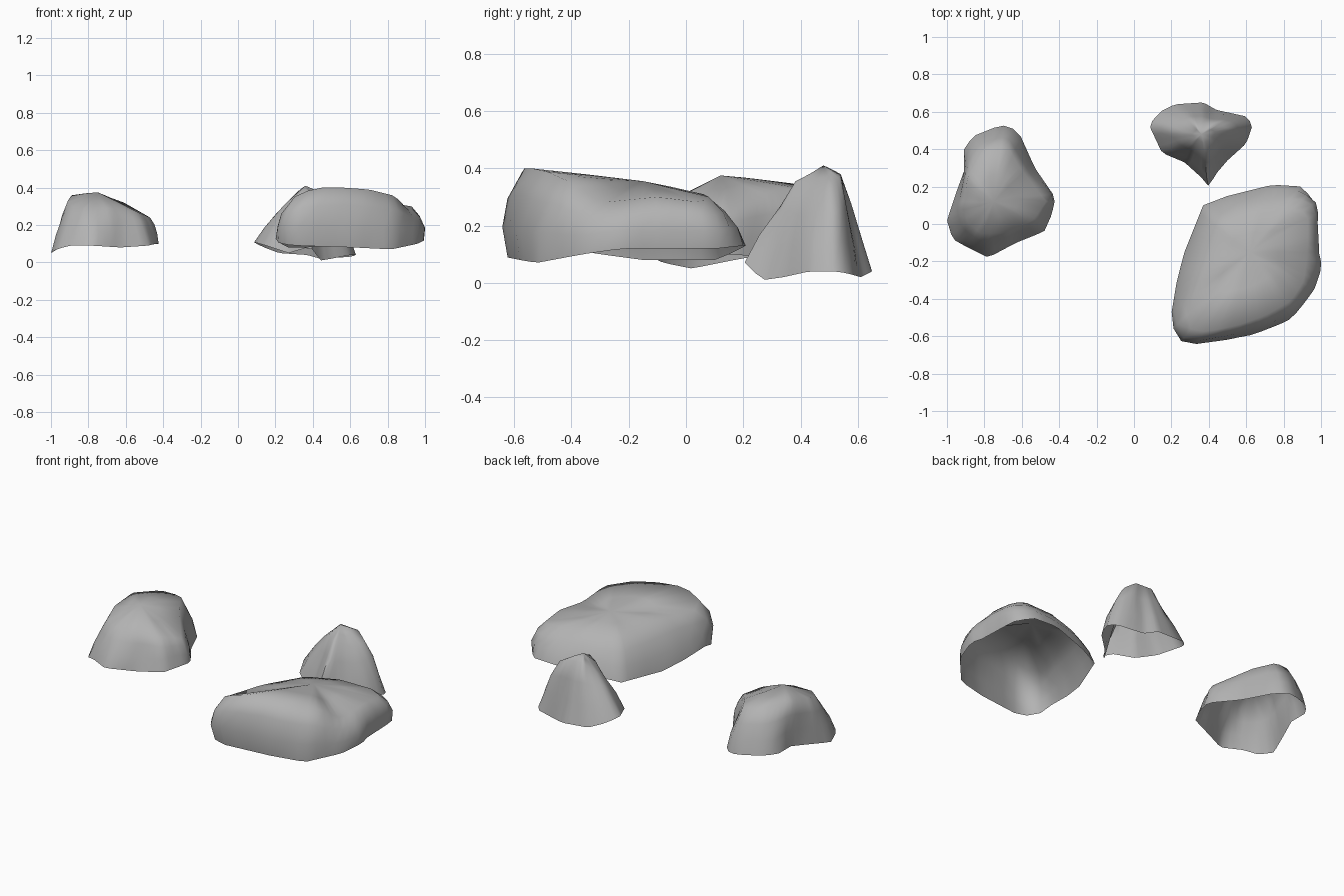
import bpy, bmesh, math
from mathutils import Vector, noise

cube = bpy.data.objects.get("Cube")
if cube:
    bpy.data.objects.remove(cube, do_unlink=True)

STEPS = 48

stone = bpy.data.materials.new("grey_stone")
stone.use_nodes = True
grey = (0.45, 0.45, 0.45, 1)
stone.diffuse_color = grey
stone.node_tree.nodes["Principled BSDF"].inputs["Base Color"].default_value = grey


def resample(points, centre):
    """Read a closed outline at even angles around a centre."""
    points = [Vector(p) for p in points]
    ring = []
    for step in range(STEPS):
        angle = step * math.tau / STEPS
        ray = Vector((math.cos(angle), math.sin(angle)))
        best = None
        for start, end in zip(points, points[1:] + points[:1]):
            offset = start.xy - centre.xy
            along = end.xy - start.xy
            cross = ray.x * along.y - ray.y * along.x
            if abs(cross) < 1e-9:
                continue
            t = (offset.x * ray.y - offset.y * ray.x) / cross
            reach = (offset.x * along.y - offset.y * along.x) / cross
            if -1e-6 <= t <= 1.000001 and reach > 0:
                if best is None or reach > best[0]:
                    best = (reach, start.lerp(end, t))
        ring.append(best[1])
    return ring


def rock(name, rim, shoulder, peak, bulge, roughness):
    """Open-bottomed stone shell: rim, bulging wall, shoulder and crown."""
    peak = Vector(peak)
    rim, shoulder = resample(rim, peak), resample(shoulder, peak)

    def wall(t, swell):
        ring = []
        for low, high in zip(rim, shoulder):
            point = low.lerp(high, t)
            point.xy = peak.xy + (point.xy - peak.xy) * swell
            point += noise.noise_vector(point * 7) * roughness
            ring.append(point)
        return ring

    crown = [p.lerp(peak, 0.5) + noise.noise_vector(p * 7) * roughness / 2
             for p in shoulder]
    rings = [rim, wall(0.35, bulge), wall(0.7, bulge), shoulder, crown]

    bm = bmesh.new()
    loops = [[bm.verts.new(p) for p in ring] for ring in rings]
    for lower, upper in zip(loops, loops[1:]):
        for i in range(STEPS):
            j = (i + 1) % STEPS
            bm.faces.new((lower[i], lower[j], upper[j], upper[i]))
    tip = bm.verts.new(peak)
    for i in range(STEPS):
        bm.faces.new((loops[-1][i], loops[-1][(i + 1) % STEPS], tip))
    mesh = bpy.data.meshes.new(name)
    bm.to_mesh(mesh)
    bm.free()
    mesh.materials.append(stone)
    obj = bpy.data.objects.new(name, mesh)
    bpy.context.collection.objects.link(obj)
    bpy.ops.object.select_all(action="DESELECT")
    obj.select_set(True)
    bpy.context.view_layer.objects.active = obj
    bpy.ops.object.shade_smooth_by_angle(angle=math.radians(80))


# Broad slab-like boulder, sloping away at its back left
rock("large_boulder",
     rim=[(.2, -.48, .13), (.23, -.3, .1), (.27, -.15, .08), (.37, .1, .08),
          (.5, .15, .1), (.74, .21, .13), (.9, .2, .13), (.97, .11, .12),
          (.98, -.15, .12), (1, -.22, .12), (.96, -.36, .1), (.82, -.52, .07),
          (.62, -.58, .08), (.3, -.63, .09), (.22, -.57, .1)],
     shoulder=[(.28, -.48, .32), (.36, -.28, .33), (.46, 0, .3), (.65, .06, .31),
               (.86, .08, .3), (.93, .06, .28), (.93, -.1, .3), (.91, -.3, .28),
               (.84, -.41, .355), (.7, -.49, .39), (.56, -.54, .4),
               (.42, -.57, .4), (.31, -.58, .36)],
     peak=(.62, -.15, .355), bulge=1.08, roughness=.01)

# Rounded dome boulder
rock("dome_boulder",
     rim=[(-1, .02, .05), (-.95, .17, .08), (-.91, .28, .1), (-.91, .4, .1),
          (-.86, .47, .1), (-.71, .53, .09), (-.62, .5, .08), (-.53, .3, .09),
          (-.42, .14, .1), (-.44, .05, .1), (-.48, -.04, .09), (-.63, -.1, .08),
          (-.78, -.18, .09), (-.9, -.12, .09), (-.97, -.08, .07)],
     shoulder=[(-.91, .1, .33), (-.89, .25, .36), (-.8, .39, .345),
               (-.68, .42, .33), (-.61, .3, .32), (-.47, .12, .24),
               (-.54, .02, .27), (-.69, -.05, .29), (-.82, -.05, .29),
               (-.89, .01, .3)],
     peak=(-.75, .12, .375), bulge=1.04, roughness=.012)

# Small pointed stone, fuller towards its back left corner
rock("pointed_stone",
     rim=[(.08, .53, .11), (.14, .6, .08), (.22, .64, .05), (.37, .65, .04),
          (.44, .61, .02), (.6, .575, .03), (.635, .53, .04), (.6, .43, .04),
          (.5, .34, .02), (.44, .27, .01), (.4, .2, .07), (.37, .24, .08),
          (.27, .33, .05), (.15, .38, .09)],
     shoulder=[(.25, .48, .31), (.32, .54, .38), (.44, .54, .375),
               (.51, .51, .33), (.46, .43, .32), (.39, .38, .355),
               (.31, .43, .35)],
     peak=(.36, .48, .41), bulge=1.05, roughness=.012)
